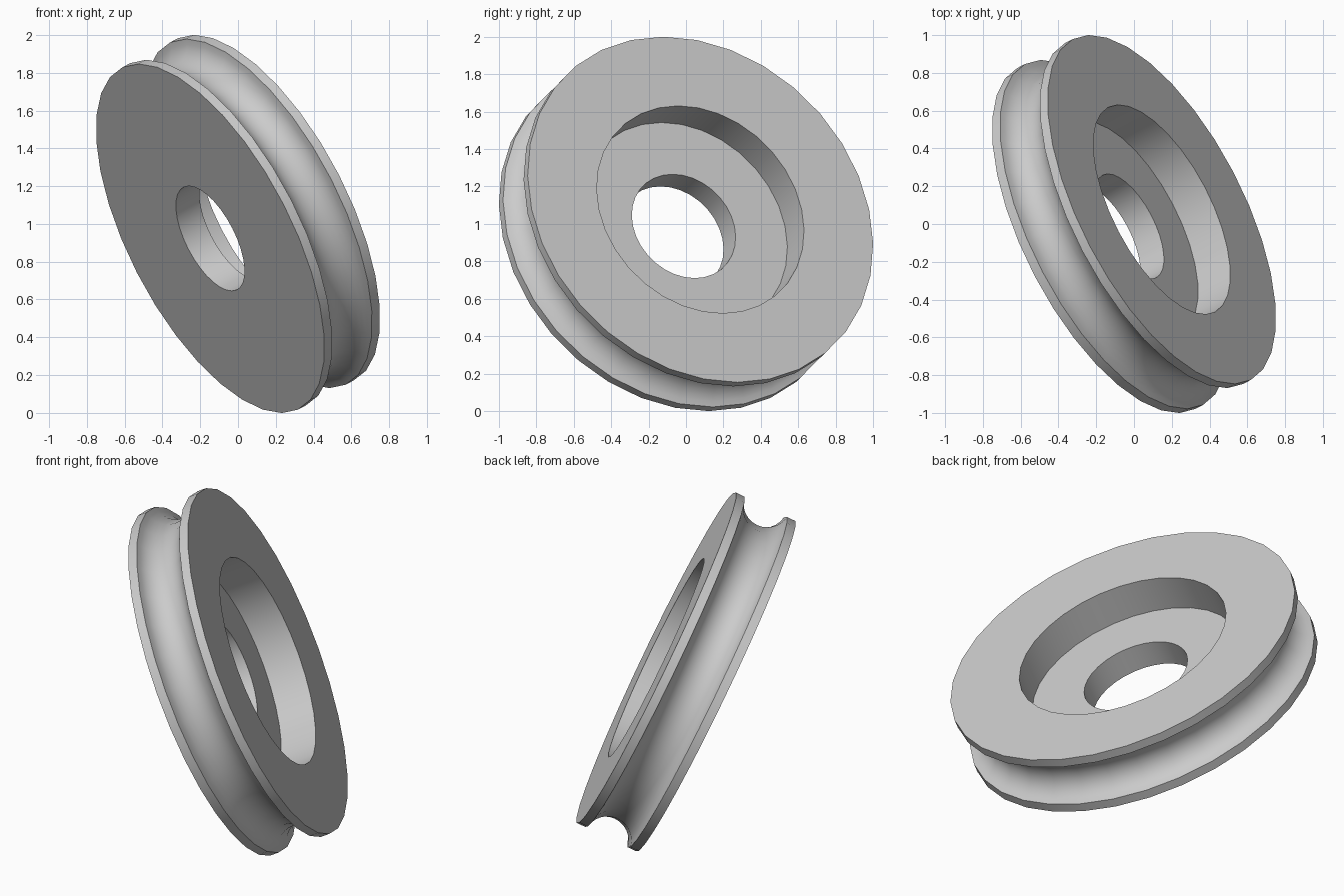
import bpy, bmesh, math
from mathutils import Vector, Matrix

cube = bpy.data.objects.get("Cube")
if cube:
    bpy.data.objects.remove(cube, do_unlink=True)

SIDES = 32
RADIUS, HALF = 1.018, 0.183        # disc radius and half thickness
HOLE, RECESS, DEPTH = 0.306, 0.611, 0.212
RIM, GROOVE = 0.052, 0.112         # flat rim width and groove depth
AXIS = Vector((0.804, 0.42, 0.42)).normalized()

# Plain grey metal
grey = bpy.data.materials.new("grey_metal")
grey.use_nodes = True
color = (0.6, 0.6, 0.6, 1)
grey.diffuse_color = color
grey.node_tree.nodes["Principled BSDF"].inputs["Base Color"].default_value = color


def groove_points(steps=12):
    """Circular arc cut into the rim, from the back flange to the recessed one."""
    half = HALF - RIM
    arc_r = (half ** 2 + GROOVE ** 2) / (2 * GROOVE)
    sweep = math.asin(half / arc_r)
    centre = RADIUS - GROOVE + arc_r
    for i in range(steps + 1):
        a = sweep * (2 * i / steps - 1)
        yield centre - arc_r * math.cos(a), arc_r * math.sin(a)


# Wheel cross-section as (radius, height along the axle)
profile = [(HOLE, -HALF), (RADIUS, -HALF), *groove_points(), (RADIUS, HALF),
           (RECESS, HALF), (RECESS, HALF - DEPTH), (HOLE, HALF - DEPTH)]

# Turn the closed cross-section around the axle
bm = bmesh.new()
rings = []
for s in range(SIDES):
    turn = Matrix.Rotation(math.tau * s / SIDES, 3, "Z")
    rings.append([bm.verts.new(turn @ Vector((r, 0, h))) for r, h in profile])
n = len(profile)
for s in range(SIDES):
    a, b = rings[s], rings[(s + 1) % SIDES]
    for i in range(n):
        j = (i + 1) % n
        bm.faces.new((a[i], b[i], b[j], a[j]))
bmesh.ops.recalc_face_normals(bm, faces=bm.faces)

# Tilt the axle and lift the wheel onto the ground
tilt = AXIS.to_track_quat("Z", "Y").to_matrix().to_4x4()
bm.transform(Matrix.Translation((0, 0, 1)) @ tilt)
mesh = bpy.data.meshes.new("pulley_wheel")
bm.to_mesh(mesh)
bm.free()
mesh.materials.append(grey)
wheel = bpy.data.objects.new("pulley_wheel", mesh)
bpy.context.collection.objects.link(wheel)

bpy.ops.object.select_all(action="DESELECT")
wheel.select_set(True)
bpy.context.view_layer.objects.active = wheel
bpy.ops.object.shade_smooth_by_angle(angle=math.radians(30))
